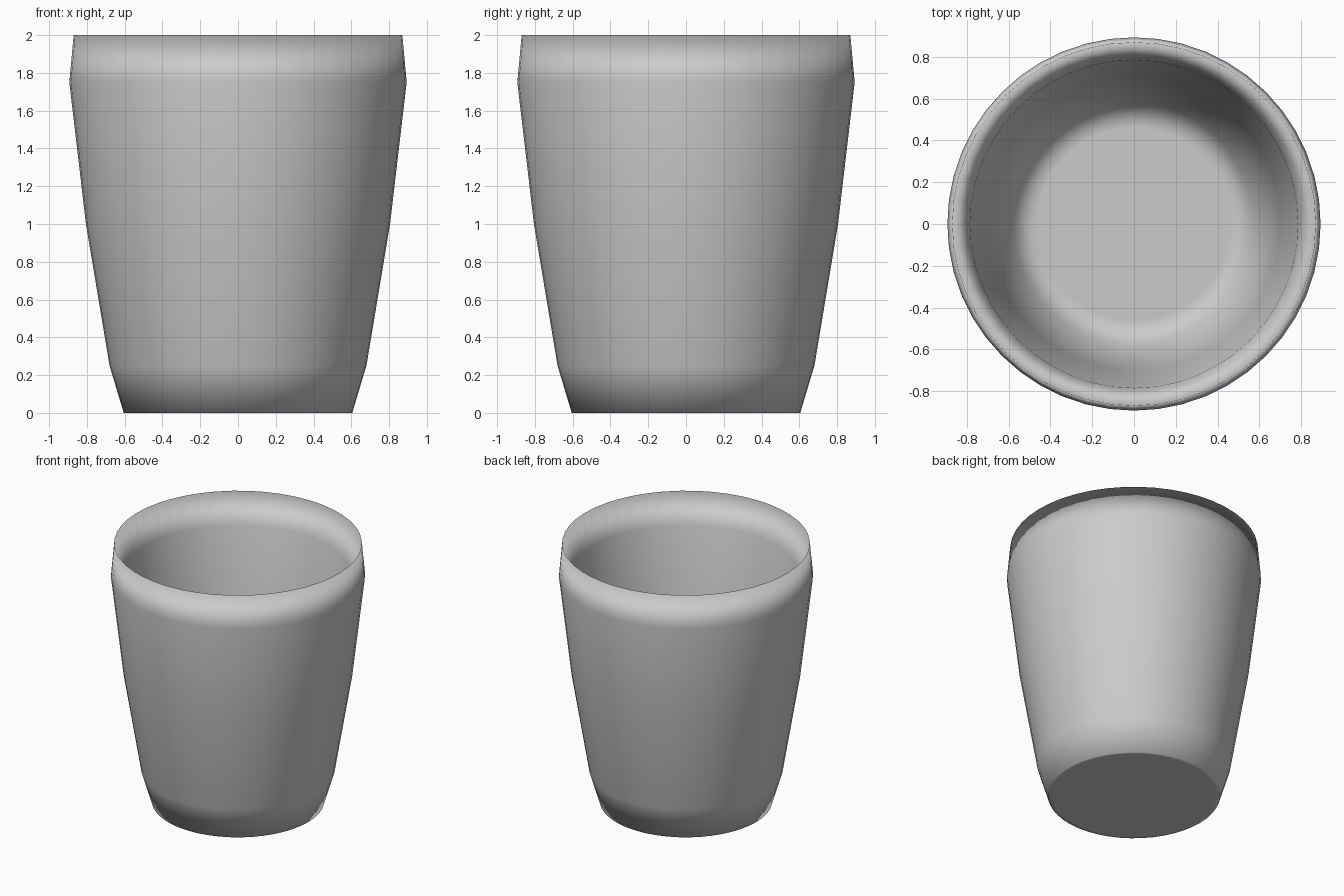
import bpy, bmesh
from math import cos, sin, tau

if "Cube" in bpy.data.objects:
    bpy.data.objects.remove(bpy.data.objects["Cube"])

SIDES = 48
# (radius, height) rings: underside, outer wall upward, pinched rim, inner wall down to the floor
PROFILE = [(0.58, 0.0), (0.605, 0.0), (0.68, 0.25), (0.805, 1.0), (0.893, 1.75), (0.87, 2.0),
           (0.785, 1.77), (0.70, 1.0), (0.575, 0.25), (0.50, 0.2), (0.46, 0.2)]


def lathe(name, profile):
    bm = bmesh.new()
    rings = [[bm.verts.new((r * cos(tau * i / SIDES), r * sin(tau * i / SIDES), z))
              for i in range(SIDES)] for r, z in profile]
    for a, b in zip(rings, rings[1:]):
        for i in range(SIDES):
            j = (i + 1) % SIDES
            bm.faces.new((a[i], a[j], b[j], b[i]))
    # flat underside and inside floor
    bm.faces.new(rings[0][::-1])
    bm.faces.new(rings[-1])
    bmesh.ops.recalc_face_normals(bm, faces=bm.faces)
    for f in bm.faces:
        f.smooth = True
    mesh = bpy.data.meshes.new(name)
    bm.to_mesh(mesh)
    bm.free()
    obj = bpy.data.objects.new(name, mesh)
    bpy.context.collection.objects.link(obj)
    return obj


# Tapered hollow cup
lathe("cup", PROFILE)
